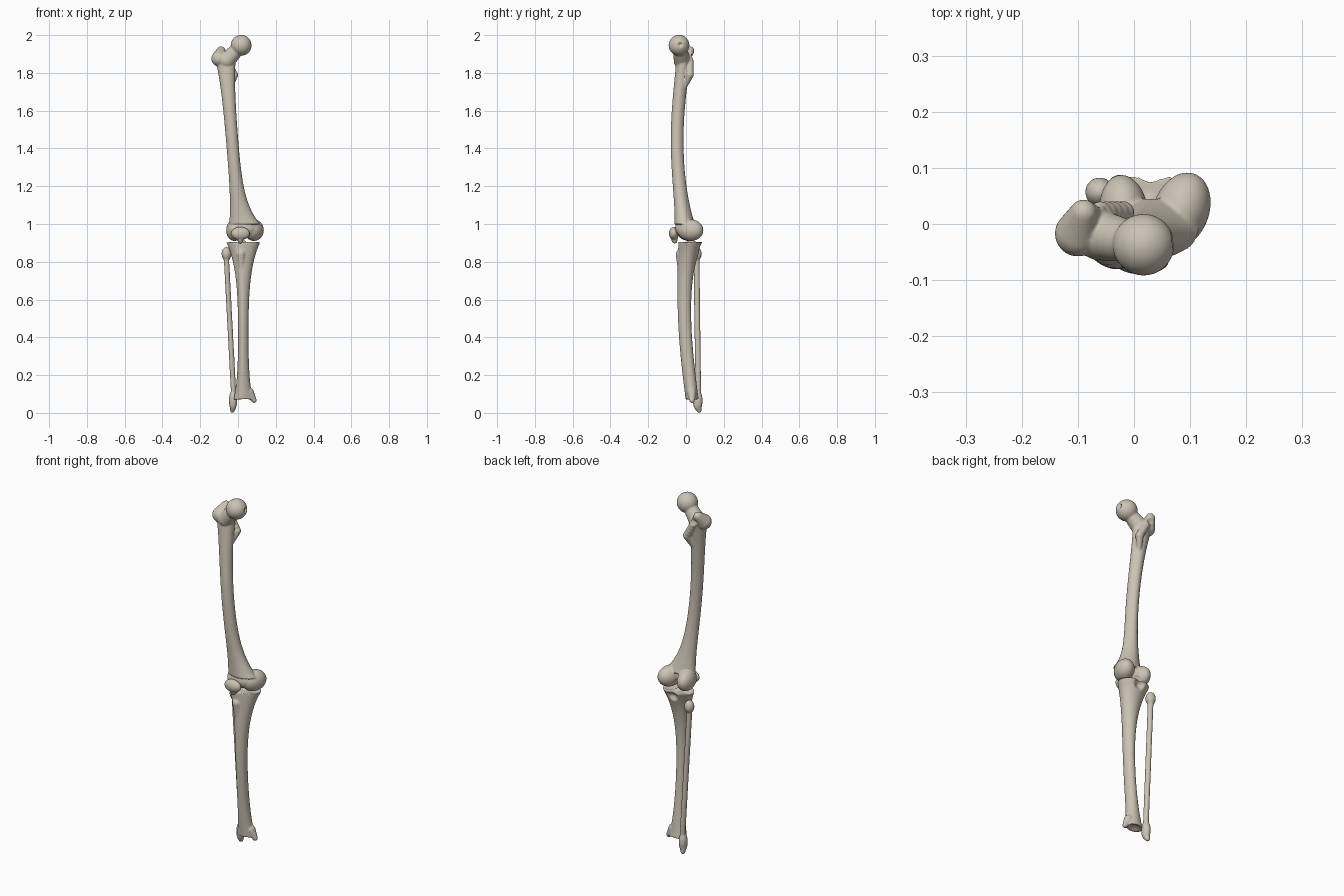
import bpy, bmesh, math
from mathutils import Vector, Matrix

if "Cube" in bpy.data.objects:
    bpy.data.objects.remove(bpy.data.objects["Cube"], do_unlink=True)

bone = bpy.data.materials.new("bone ivory")
bone.use_nodes = True
colour = (.6, .545, .455, 1)
bone.diffuse_color = colour
bone.node_tree.nodes["Principled BSDF"].inputs["Base Color"].default_value = colour


def shaft(bm, low, high, waist, low_flare=(0, 0), high_flare=(0, 0),
          low_lean=(0, 0), high_lean=(0, 0), bow=0, ridge_direction=90):
    """Long bone shaft: an oval tube that bows, flares and leans towards its ends."""
    sides, levels = 28, 60
    low, high, waist = Vector(low), Vector(high), Vector(waist)
    low_flare, high_flare = Vector(low_flare), Vector(high_flare)
    low_lean, high_lean = Vector(low_lean).to_3d(), Vector(high_lean).to_3d()
    rings, faces = [], []
    for level in range(levels + 1):
        t = level / levels
        near_low, near_high = (1 - t) ** 8, t ** 6
        radius = waist + low_flare * near_low + high_flare * near_high
        centre = low.lerp(high, t) + low_lean * near_low + high_lean * near_high
        centre.y -= bow * math.sin(math.pi * t)
        ring = []
        for side in range(sides):
            angle = math.tau * side / sides
            ridge = max(0, math.cos(angle - math.radians(ridge_direction))) ** 8
            swell = 1 + ridge / 9
            offset = Vector((radius.x * math.cos(angle), radius.y * math.sin(angle), 0))
            ring.append(bm.verts.new(centre + offset * swell))
        rings.append(ring)
    for lower, upper in zip(rings, rings[1:]):
        for side in range(sides):
            following = (side + 1) % sides
            faces.append(bm.faces.new((lower[side], lower[following],
                                       upper[following], upper[side])))
    faces += [bm.faces.new(rings[0]), bm.faces.new(rings[-1])]
    bmesh.ops.recalc_face_normals(bm, faces=faces)


def blob(bm, centre, radii, turn=0):
    """Rounded lump, turned about the upright axis by some degrees."""
    place = Matrix.Translation(centre) @ Matrix.Rotation(math.radians(turn), 4, "Z")
    bmesh.ops.create_icosphere(bm, subdivisions=4, radius=1,
                               matrix=place @ Matrix.Diagonal((*radii, 1)))


def bar(bm, start, end, start_radius, end_radius, count=8):
    """Tapered rounded bar made of overlapping balls."""
    start, end = Vector(start), Vector(end)
    for step in range(count):
        t = step / (count - 1)
        radius = start_radius + (end_radius - start_radius) * t
        blob(bm, start.lerp(end, t), [radius] * 3)


def fuse(name, bm, hollows=()):
    """Fuse the pieces into one smooth skin, then press in soft hollows."""
    mesh = bpy.data.meshes.new(name)
    bm.to_mesh(mesh)
    bm.free()
    obj = bpy.data.objects.new(name, mesh)
    bpy.context.scene.collection.objects.link(obj)
    remesh = obj.modifiers.new("fuse", "REMESH")
    remesh.mode = "VOXEL"
    remesh.voxel_size = .004
    relax = obj.modifiers.new("relax", "SMOOTH")
    relax.iterations = 6
    graph = bpy.context.evaluated_depsgraph_get()
    skin = bpy.data.meshes.new_from_object(obj.evaluated_get(graph))
    obj.modifiers.clear()
    obj.data = skin
    for centre, radius, push in hollows:
        for vertex in skin.vertices:
            distance = (vertex.co - Vector(centre)).length / radius
            if distance < 1:
                vertex.co += Vector(push) * (1 - distance ** 2) ** 2
    skin.materials.clear()
    skin.materials.append(bone)
    for polygon in skin.polygons:
        polygon.use_smooth = True
    skin.update()


# Thigh bone shaft
bm = bmesh.new()
shaft(bm, low=(.005, -.01, 1), high=(-.065, -.015, 1.86), waist=(.032, .032),
      low_flare=(.05, .02), high_flare=(.02, .005), low_lean=(.03, 0), bow=.036)

# Ball head, neck and the two knobs below it
head = Vector((.017, -.037, 1.946))
outer_knob = Vector((-.1, -.017, 1.875))
inner_knob = Vector((-.02, .02, 1.79))
crest = Vector((-.09, .02, 1.917))
blob(bm, head, [.055] * 3)
bar(bm, head, (-.06, -.02, 1.865), .033, .045)
bar(bm, crest, outer_knob, .024, .041)
bar(bm, crest, inner_knob, .02, .021)
bar(bm, inner_knob, (-.04, -.01, 1.72), .021, .012)

# Rounded knee ends, joined at the front
blob(bm, (-.018, .018, .967), (.044, .07, .057), turn=6)
blob(bm, (.084, .024, .967), (.05, .07, .057), turn=-20)
blob(bm, (.03, -.018, .975), (.07, .04, .045))
head_pit = (.07, -.03, 1.95)
knob_pit = (-.075, .04, 1.885)
kneecap_groove = (.025, -.06, .94)
rear_notch = (.033, .04, .93)
fuse("thigh_bone", bm, [(head_pit, .016, (-.014, 0, 0)), (knob_pit, .025, (0, -.012, 0)),
                        (kneecap_groove, .04, (0, .014, 0)), (rear_notch, .035, (0, -.02, .02))])

# Kneecap: rounded plate narrowing to a lower point
bm = bmesh.new()
kneecap = Vector((.013, -.065, .95))
blob(bm, kneecap, (.05, .025, .035))
bar(bm, kneecap, (.013, -.06, .91), .026, .014)
fuse("kneecap", bm)

# Shin bone: wide plateau, front crest and inner ankle knob
bm = bmesh.new()
shaft(bm, low=(.028, .034, .07), high=(.028, -.002, .905), waist=(.027, .033),
      low_flare=(.025, 0), high_flare=(.063, .03), high_lean=(0, .03),
      bow=.022, ridge_direction=255)
bar(bm, (.06, .03, .11), (.085, .032, .066), .024, .014)
bar(bm, (.015, -.03, .84), (.02, -.025, .74), .025, .016)
blob(bm, (.028, .03, .9), (.016, .025, .014))
plateau_rear, ankle_cup = (.03, .09, .885), (.03, .035, .06)
hollows = [(plateau_rear, .04, (0, -.022, 0)), (ankle_cup, .045, (0, 0, .014))]
hollows += [((x, .03, .905), .045, (0, 0, -.008)) for x in (-.025, .08)]
fuse("shin_bone", bm, hollows)

# Calf bone: slim strut with a knobbed head and a pointed outer ankle
bm = bmesh.new()
shaft(bm, low=(-.02, .066, .04), high=(-.063, .056, .85), waist=(.014, .015),
      ridge_direction=250)
blob(bm, (-.061, .057, .842), (.026, .026, .036))
blob(bm, (-.026, .062, .065), (.022, .026, .055))
bar(bm, (-.026, .065, .05), (-.03, .07, .012), .02, .012)
fuse("calf_bone", bm)
